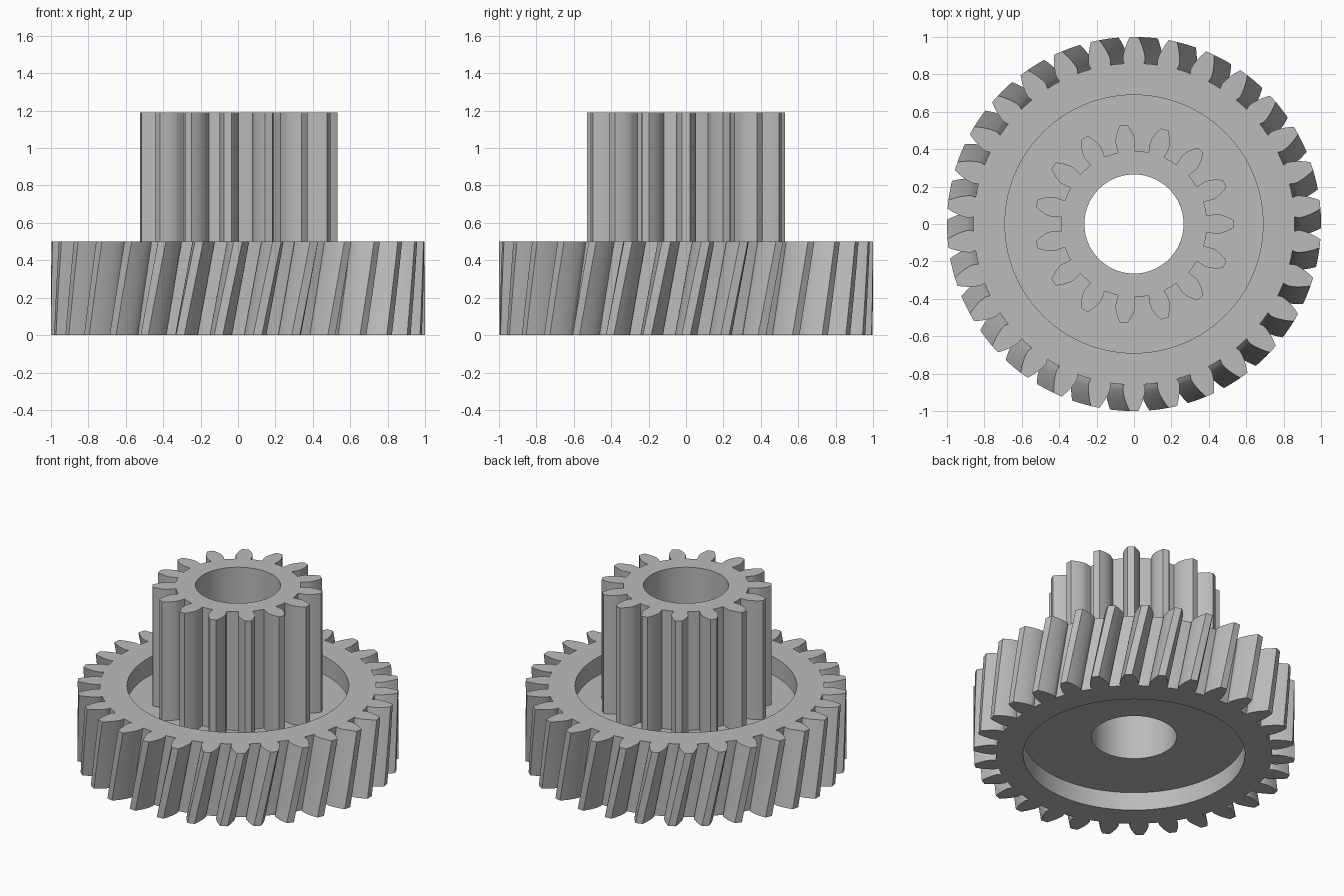
import bpy
import bmesh
from math import acos, cos, pi, radians, sin, sqrt, tan

cube = bpy.data.objects.get("Cube")
if cube:
    bpy.data.objects.remove(cube, do_unlink=True)

MODULE = 0.0625
BORE = 0.265
RECESS = 0.69
WEB_LOW, WEB_HIGH = 0.125, 0.375
RIM_TOP, PINION_TOP = 0.5, 1.19

grey = bpy.data.materials.new("plain_grey")
grey.use_nodes = True
colour = (0.5, 0.5, 0.5, 1.0)
grey.diffuse_color = colour
grey.node_tree.nodes["Principled BSDF"].inputs["Base Color"].default_value = colour


def circle(radius, count=128):
    return [(radius, 2 * pi * i / count) for i in range(count)]


def gear_outline(teeth, root_half, steps=7):
    """Involute gear outline as (radius, angle) pairs, one tooth on +x."""
    pressure = radians(20)
    pitch = MODULE * teeth / 2
    tip, root, base = pitch + MODULE, pitch - 1.25 * MODULE, pitch * cos(pressure)

    def half_angle(r):
        a = acos(min(1.0, base / r))
        return pi / (2 * teeth) + tan(pressure) - pressure - (tan(a) - a)

    # Radii are packed closer near the base circle, where the curve is tight
    radii = [base + (tip - base) * (i / steps) ** 1.5 for i in range(steps + 1)]
    flank = [(root, root_half)] + [(r, half_angle(r)) for r in radii]
    tooth = [(r, -a) for r, a in flank] + [(tip, 0.0)] + flank[::-1]
    tooth.append((root, pi / teeth))
    return [(r, a + 2 * pi * k / teeth) for k in range(teeth) for r, a in tooth]


def add_loop(bm, outline, z, turn=0.0):
    verts = [bm.verts.new((r * cos(a + turn), r * sin(a + turn), z)) for r, a in outline]
    edges = [bm.edges.new((v, verts[i - 1])) for i, v in enumerate(verts)]
    return verts, edges


def add_wall(bm, low, high):
    for i in range(len(low)):
        bm.faces.new((low[i - 1], low[i], high[i], high[i - 1]))


def make_ring(name, outer, inner, z0, z1, twist=0.0, layers=1):
    """Solid between an outer outline and a round hole, optionally twisted."""
    bm = bmesh.new()
    stack = []
    for i in range(layers + 1):
        t = i / layers
        stack.append(add_loop(bm, outer, z0 + (z1 - z0) * t, twist * t))
    holes = [add_loop(bm, inner, z) for z in (z0, z1)]
    for low, high in zip(stack, stack[1:]):
        add_wall(bm, low[0], high[0])
    add_wall(bm, holes[0][0], holes[1][0])
    # End faces
    for rim, hole in ((stack[0], holes[0]), (stack[-1], holes[1])):
        bmesh.ops.triangle_fill(bm, edges=rim[1] + hole[1],
                                use_beauty=True, normal=(0, 0, 1))
    bmesh.ops.recalc_face_normals(bm, faces=bm.faces)
    mesh = bpy.data.meshes.new(name)
    bm.to_mesh(mesh)
    bm.free()
    mesh.materials.append(grey)
    obj = bpy.data.objects.new(name, mesh)
    bpy.context.collection.objects.link(obj)
    bpy.ops.object.select_all(action="DESELECT")
    obj.select_set(True)
    bpy.context.view_layer.objects.active = obj
    bpy.ops.object.shade_smooth_by_angle(angle=radians(25))
    return obj


# Wide helical gear rim
make_ring("helical_rim", gear_outline(30, radians(3.5)), circle(RECESS),
          0.0, RIM_TOP, twist=radians(6), layers=8)

# Recessed disc joining the rim to the hub
make_ring("web_disc", circle(RECESS), circle(BORE), WEB_LOW, WEB_HIGH)

# Tall straight-toothed pinion
make_ring("spur_pinion", gear_outline(15, radians(6.5)), circle(BORE),
          WEB_HIGH, PINION_TOP)
